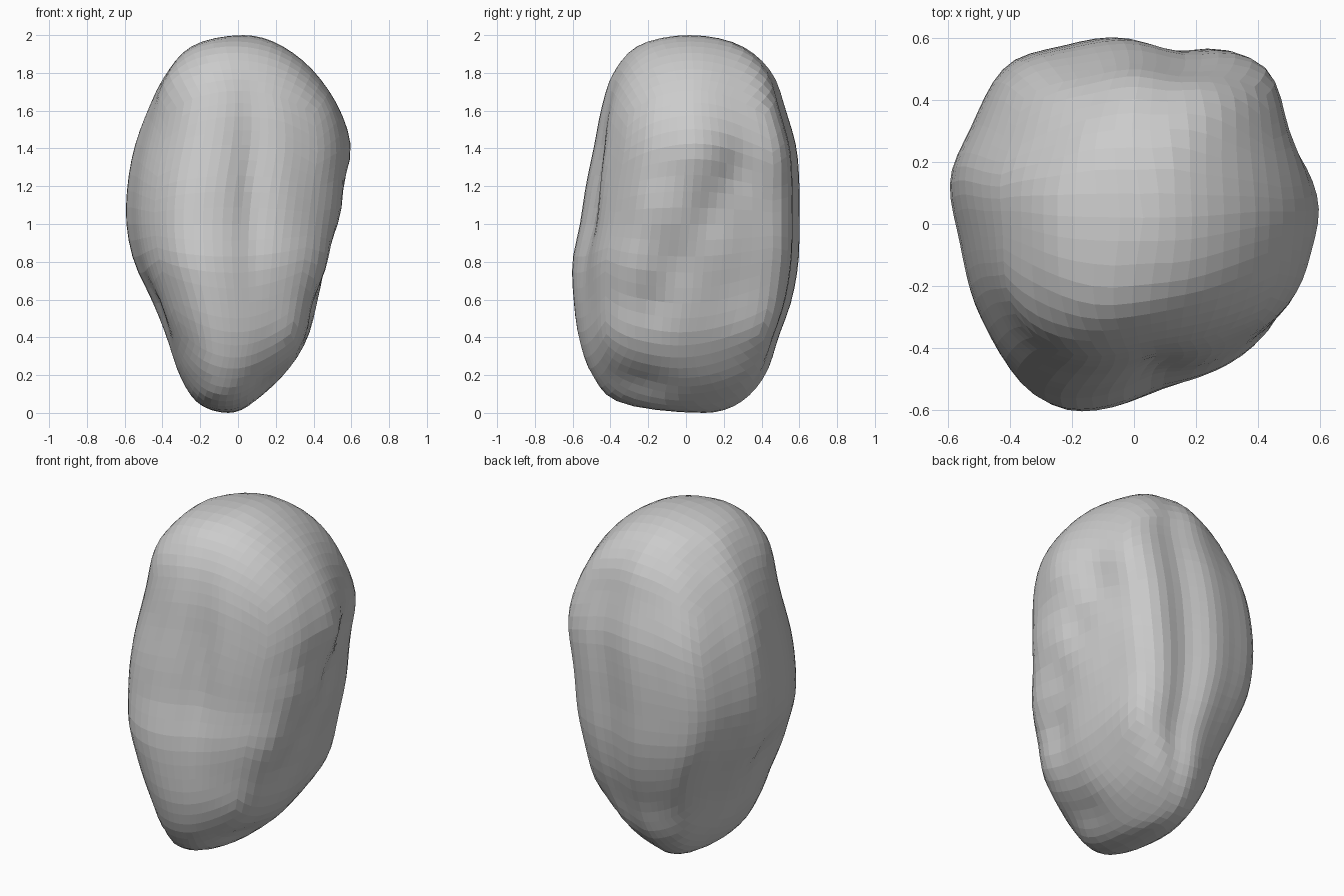
import bpy, bmesh, math
from mathutils import Vector

if "Cube" in bpy.data.objects:
    bpy.data.objects.remove(bpy.data.objects["Cube"])

# Side profile of the boulder: z, x min, x max, y min, y max
PROFILE = [
    (0, -.05, -.05, .1, .1), (.05, -.21, .08, -.34, .28), (.2, -.31, .25, -.5, .42),
    (.4, -.38, .37, -.57, .49), (.6, -.46, .43, -.595, .56), (.8, -.55, .49, -.6, .595),
    (1, -.59, .53, -.56, .6), (1.2, -.585, .56, -.53, .6), (1.4, -.55, .585, -.49, .585),
    (1.6, -.48, .54, -.45, .53), (1.8, -.38, .41, -.38, .46), (1.95, -.23, .22, -.24, .29),
    (2, .03, .03, .02, .02)]

# Plan outline, counter-clockwise from +x
OUTLINE = [
    (.585, .03), (.51, .3), (.44, .5), (.32, .565), (.15, .56), (-.03, .605), (-.2, .58),
    (-.4, .51), (-.53, .28), (-.59, .12), (-.56, -.08), (-.5, -.31), (-.36, -.53),
    (-.2, -.605), (.05, -.57), (.27, -.49), (.43, -.41), (.53, -.29), (.57, -.15)]

# Hollows and swellings: centre, radii, outward amount
LUMPS = [
    # front groove and its ridge
    ((.07, -.53, 1.2), (.09, .3, .5), -.035),
    ((.25, -.45, 1.2), (.1, .2, .5), .015),
    # diagonal ridge and trough across the +x side
    ((.58, .05, 1.4), (.2, .15, .15), .015),
    ((.53, -.15, 1.08), (.2, .14, .16), .025),
    ((.47, -.3, .75), (.2, .14, .2), .025),
    ((.54, .28, 1.28), (.2, .11, .14), -.035),
    ((.54, .12, 1.05), (.2, .11, .15), -.035),
    ((.48, -.04, .8), (.2, .11, .15), -.03),
    ((.42, -.18, .58), (.2, .11, .13), -.025),
    ((.44, .44, 1.1), (.14, .14, .15), -.015),
    # full lower corners and the undercut below them
    ((.38, .36, .45), (.18, .2, .2), .04),
    ((.38, -.38, .42), (.16, .16, .2), .025),
    ((.2, -.25, .13), (.15, .2, .12), -.04),
    # -x side
    ((-.45, -.1, .55), (.15, .12, .15), -.02),
    ((-.33, -.4, .55), (.15, .15, .2), .02),
    # shoulders
    ((-.32, -.28, 1.75), (.2, .2, .2), .045),
    ((-.25, .35, 1.85), (.2, .2, .2), -.03),
]


def smooth_keys(keys, t):
    """Cubic interpolation through (position, vector) keys."""
    last = len(keys) - 1
    i = next((k for k in range(last) if t <= keys[k + 1][0]), last - 1)

    def slope(k):
        a, b = keys[max(k - 1, 0)], keys[min(k + 1, last)]
        return (b[1] - a[1]) / (b[0] - a[0])

    (ta, va), (tb, vb) = keys[i], keys[i + 1]
    h = tb - ta
    f = (t - ta) / h
    ease = f * f * (3 - 2 * f)
    return (va.lerp(vb, ease) + slope(i) * h * f * (1 - f) ** 2
            - slope(i + 1) * h * f * f * (1 - f))


def polar(z):
    return math.acos(max(-1, min(1, 1 - z)))


profile_keys = [(polar(r[0]), Vector(r[1:])) for r in PROFILE]
ring = [(math.atan2(y, x) % math.tau, Vector((x / .59, y / .605))) for x, y in OUTLINE]
outline_keys = ([(a - math.tau, v) for a, v in ring[-2:]] + ring
                + [(a + math.tau, v) for a, v in ring[:2]])


def boulder_point(d):
    z = 1 + d.z
    x0, x1, y0, y1 = smooth_keys(profile_keys, polar(z))
    angle = math.atan2(d.y, d.x)
    # The outline softens to an ellipse towards the top and bottom
    o = smooth_keys(outline_keys, angle % math.tau)
    o = o.lerp(Vector((math.cos(angle), math.sin(angle))), .7 * d.z ** 2)
    p = Vector(((x0 + x1) / 2 + o.x * (x1 - x0) / 2,
                (y0 + y1) / 2 + o.y * (y1 - y0) / 2, z))
    out = Vector((d.x, d.y, d.z * .4)).normalized()
    shift = 0
    for centre, radii, amount in LUMPS:
        q = sum(((a - b) / r) ** 2 for a, b, r in zip(p, centre, radii))
        shift += amount * math.exp(-q)
    return p + out * shift


# Boulder: an even quad sphere shaped by profile, outline and lumps
bm = bmesh.new()
bmesh.ops.create_cube(bm, size=2)
bmesh.ops.subdivide_edges(bm, edges=bm.edges[:], cuts=17, use_grid_fill=True)
for v in bm.verts:
    d = Vector([math.tan(c * math.pi / 4) for c in v.co]).normalized()
    v.co = boulder_point(d)
bmesh.ops.recalc_face_normals(bm, faces=bm.faces[:])

mesh = bpy.data.meshes.new("boulder")
bm.to_mesh(mesh)
bm.free()
boulder = bpy.data.objects.new("boulder", mesh)
bpy.context.collection.objects.link(boulder)

stone = bpy.data.materials.new("stone grey")
stone.use_nodes = True
stone.diffuse_color = (.6, .6, .6, 1)
stone.node_tree.nodes["Principled BSDF"].inputs["Base Color"].default_value = (.6, .6, .6, 1)
mesh.materials.append(stone)
